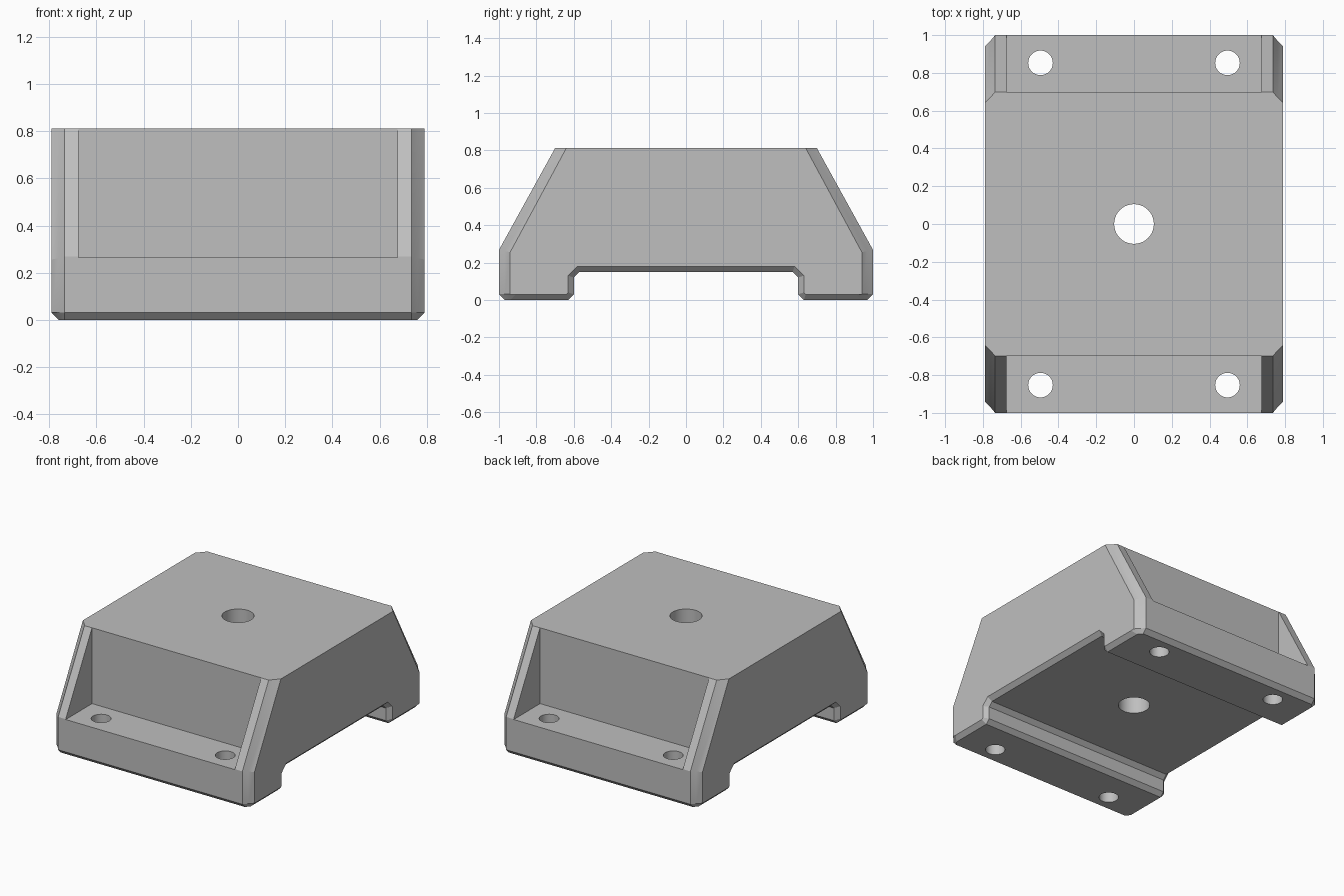
import bpy, bmesh
from mathutils import Matrix

cube = bpy.data.objects.get("Cube")
if cube:
    bpy.data.objects.remove(cube, do_unlink=True)

grey = bpy.data.materials.new("Plain grey")
grey.use_nodes = True
colour = (0.52, 0.52, 0.52, 1)
grey.diffuse_color = colour
grey.node_tree.nodes["Principled BSDF"].inputs["Base Color"].default_value = colour


def make_object(name, bm):
    bmesh.ops.recalc_face_normals(bm, faces=bm.faces)
    mesh = bpy.data.meshes.new(name)
    bm.to_mesh(mesh)
    bm.free()
    mesh.materials.append(grey)
    obj = bpy.data.objects.new(name, mesh)
    bpy.context.collection.objects.link(obj)
    return obj


def section(end, low):
    """Closed y-z outline; end pulls in the ends, low pulls in the underside."""
    k = low / 3
    half = [(0.70 - end, 0.812), (1 - end, 0.268 - end * 0.2),
            (1 - end, 0.031), (0.97 - end, low),
            (0.63 + k, low), (0.60 + low, 0.03 + k),
            (0.60 + low, 0.12 + k), (0.57 + k, 0.15 + low)]
    return half + [(-y, z) for y, z in reversed(half)]


def cut(body, cutter):
    cutter.hide_render = True
    mod = body.modifiers.new("Cut", 'BOOLEAN')
    mod.operation = 'DIFFERENCE'
    mod.solver = 'EXACT'
    mod.object = cutter
    bpy.context.view_layer.objects.active = body
    bpy.ops.object.modifier_apply(modifier=mod.name)
    bpy.data.objects.remove(cutter, do_unlink=True)


def pocket_cutter(side):
    bm = bmesh.new()
    bmesh.ops.create_cube(bm, size=1)
    bmesh.ops.scale(bm, vec=(1.35, 0.5, 0.8), verts=bm.verts)
    bmesh.ops.translate(bm, vec=(0, side * 0.949, 0.665), verts=bm.verts)
    return make_object("pocket_cutter", bm)


def hole_cutter(x, y, radius):
    bm = bmesh.new()
    bmesh.ops.create_cone(bm, cap_ends=True, segments=48, radius1=radius, radius2=radius,
                          depth=2, matrix=Matrix.Translation((x, y, 0.4)))
    return make_object("hole_cutter", bm)


# Chamfered body, lofted across its width
bm = bmesh.new()
stations = [(0.735, 0, 0), (0.76, 0.03, 0), (0.79, 0.06, 0.03)]
stations = [(-x, e, b) for x, e, b in reversed(stations)] + stations
rings = [[bm.verts.new((x, y, z)) for y, z in section(e, b)] for x, e, b in stations]
for a, b in zip(rings, rings[1:]):
    for i in range(len(a)):
        j = (i + 1) % len(a)
        bm.faces.new((a[i], a[j], b[j], b[i]))
bm.faces.new(rings[0])
bm.faces.new(rings[-1])
body = make_object("mounting_block", bm)

# Pockets above the feet, screw holes and centre hole
for side in (-1, 1):
    cut(body, pocket_cutter(side))
    for x in (-0.495, 0.495):
        cut(body, hole_cutter(x, side * 0.853, 0.065))
cut(body, hole_cutter(0, 0, 0.105))

# Smooth hole walls, crisp edges elsewhere
bpy.ops.object.select_all(action='DESELECT')
body.select_set(True)
bpy.context.view_layer.objects.active = body
bpy.ops.object.shade_smooth_by_angle(angle=0.35)
